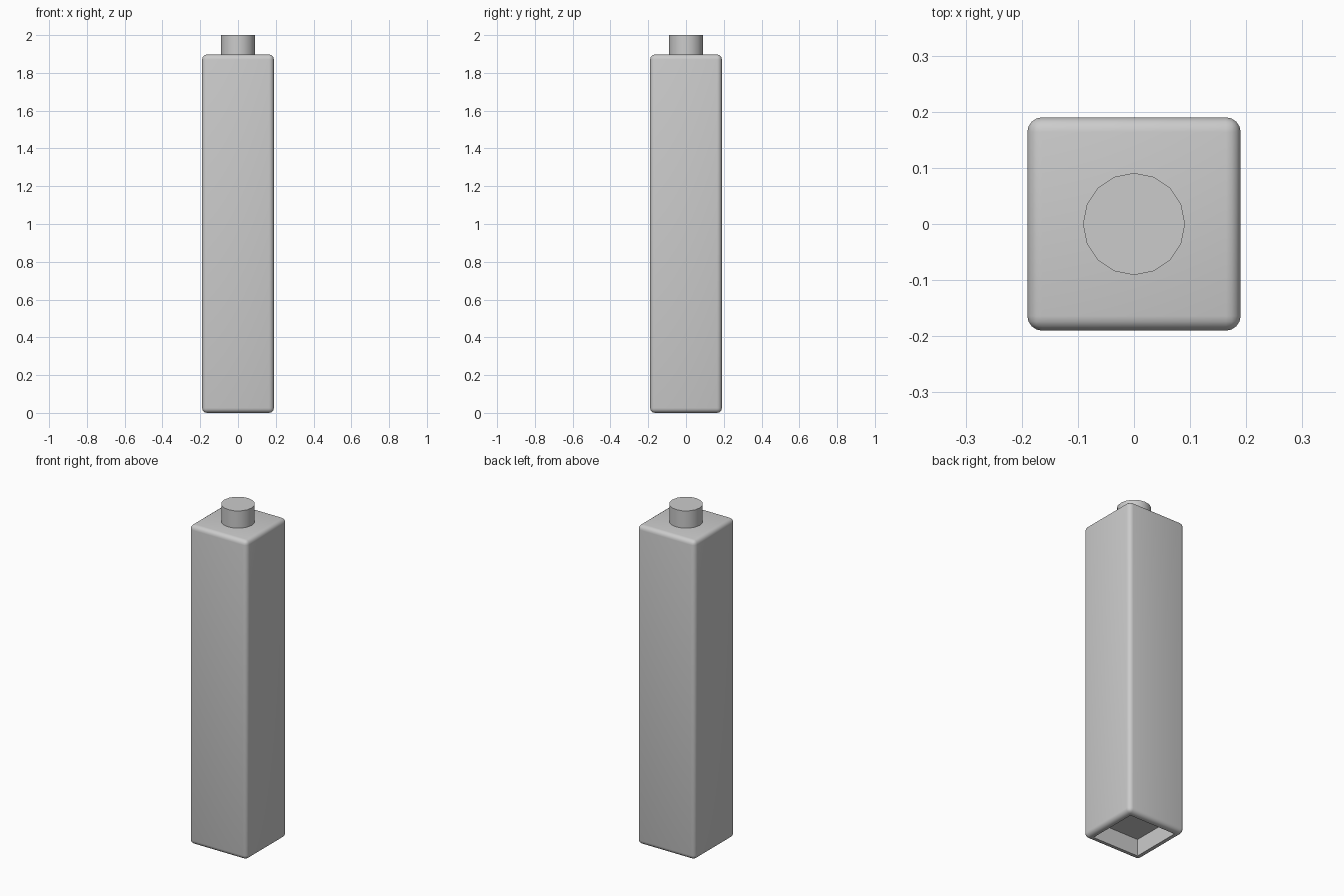
import bpy, bmesh
from mathutils import Matrix

if "Cube" in bpy.data.objects:
    bpy.data.objects.remove(bpy.data.objects["Cube"])

WIDTH, BODY_TOP, TOTAL = 0.38, 1.897, 2.0
ROUND, OPENING, DEPTH = 0.026, 0.304, 0.10


def finish(name, bm):
    mesh = bpy.data.meshes.new(name)
    bm.to_mesh(mesh)
    bm.free()
    obj = bpy.data.objects.new(name, mesh)
    bpy.context.collection.objects.link(obj)
    bpy.ops.object.select_all(action='DESELECT')
    obj.select_set(True)
    bpy.context.view_layer.objects.active = obj
    bpy.ops.object.shade_smooth_by_angle(angle=0.6)
    return obj


# Tall body with rounded edges
bm = bmesh.new()
bmesh.ops.create_cube(bm, size=1.0, matrix=Matrix.Translation((0, 0, BODY_TOP / 2))
                      @ Matrix.Diagonal((WIDTH, WIDTH, BODY_TOP, 1)))
bmesh.ops.bevel(bm, geom=bm.edges[:], offset=ROUND, segments=4, profile=0.5, affect='EDGES')

# Square recess sunk into the underside
bm.normal_update()
base = min(bm.faces, key=lambda f: f.normal.z - f.calc_area())
base = max((f for f in bm.faces if f.normal.z < -0.99), key=lambda f: f.calc_area())
rim = (WIDTH - 2 * ROUND - OPENING) / 2
bmesh.ops.inset_individual(bm, faces=[base], thickness=rim, use_even_offset=True)
bm.normal_update()
bmesh.ops.inset_individual(bm, faces=[base], thickness=0.0, depth=-DEPTH)
bm.normal_update()
finish("body", bm)

# Round stud on top, 16 sides
bm = bmesh.new()
stud_bottom = BODY_TOP - 0.005
bmesh.ops.create_cone(bm, cap_ends=True, segments=16, radius1=0.091, radius2=0.091,
                      depth=TOTAL - stud_bottom,
                      matrix=Matrix.Translation((0, 0, (TOTAL + stud_bottom) / 2)))
finish("top_stud", bm)
